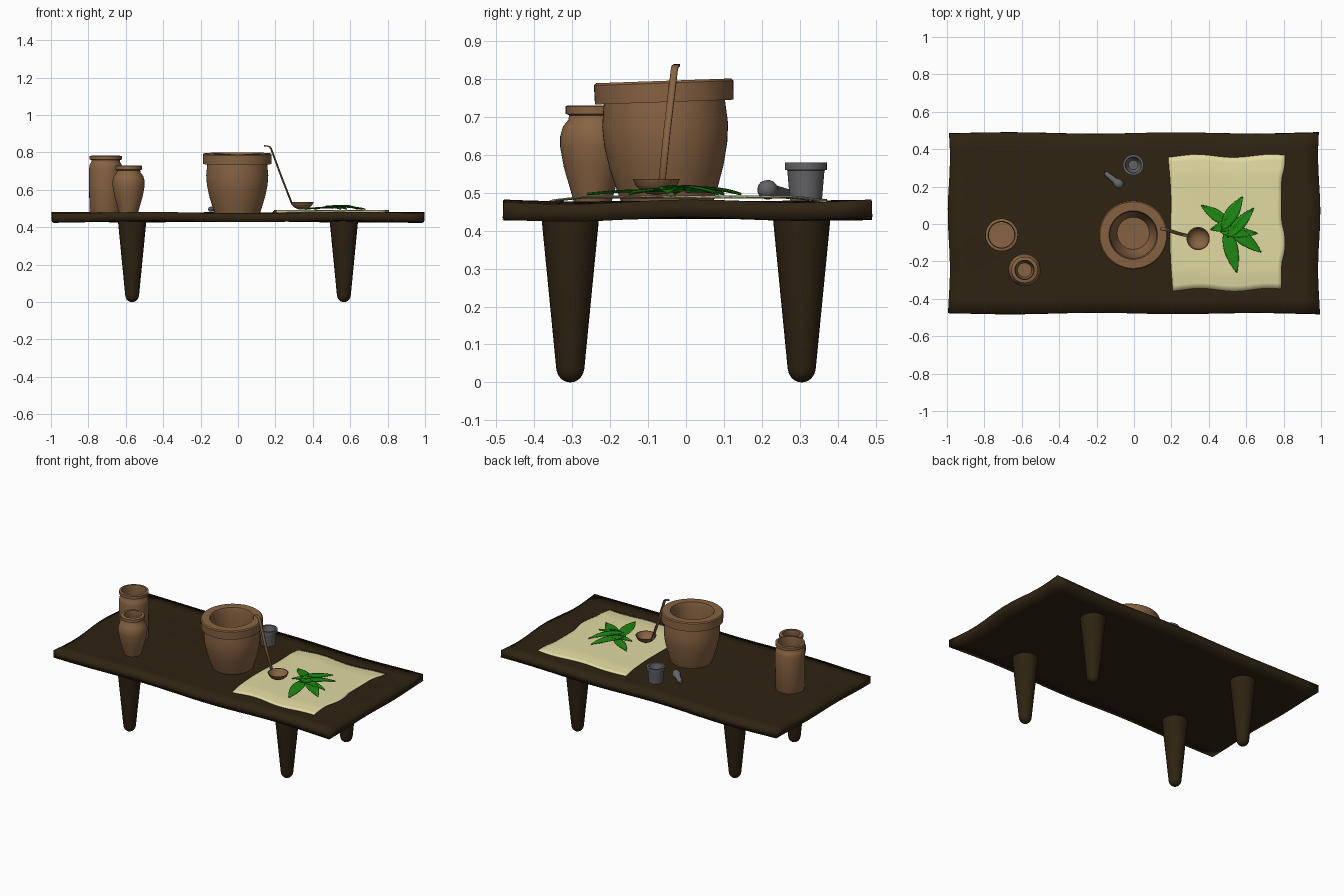
import bpy, bmesh
from math import sin, cos, pi, radians, hypot
from mathutils import Vector

if "Cube" in bpy.data.objects:
    bpy.data.objects.remove(bpy.data.objects["Cube"])


def material(name, rgb):
    m = bpy.data.materials.new(name)
    m.use_nodes = True
    m.diffuse_color = (*rgb, 1)
    m.node_tree.nodes["Principled BSDF"].inputs["Base Color"].default_value = (*rgb, 1)
    return m


wood = material("dark_wood", (0.028, 0.017, 0.006))
clay = material("clay", (0.245, 0.125, 0.055))
stone = material("grey_stone", (0.13, 0.13, 0.14))
linen = material("cream_linen", (0.75, 0.70, 0.36))
green = material("leaf_green", (0.013, 0.25, 0.006))


def finish(name, bm, mat, angle=40):
    mesh = bpy.data.meshes.new(name)
    bm.to_mesh(mesh)
    bm.free()
    mesh.materials.append(mat)
    ob = bpy.data.objects.new(name, mesh)
    bpy.context.collection.objects.link(ob)
    bpy.ops.object.select_all(action="DESELECT")
    ob.select_set(True)
    bpy.context.view_layer.objects.active = ob
    bpy.ops.object.shade_smooth_by_angle(angle=radians(angle))
    return ob


def thicken(ob, depth, offset=-1):
    mod = ob.modifiers.new("Thickness", "SOLIDIFY")
    mod.thickness, mod.offset = depth, offset


def lathe(name, profile, loc, mat, steps=40):
    """Turn a list of (radius, height) points about z."""
    bm = bmesh.new()
    verts = [bm.verts.new((r, 0, z)) for r, z in profile]
    edges = [bm.edges.new(pair) for pair in zip(verts, verts[1:])]
    bmesh.ops.spin(bm, geom=verts + edges, axis=(0, 0, 1), cent=(0, 0, 0),
                   angle=2 * pi, steps=steps)
    bmesh.ops.remove_doubles(bm, verts=bm.verts, dist=0.0005)
    bmesh.ops.recalc_face_normals(bm, faces=bm.faces)
    ob = finish(name, bm, mat)
    ob.location = loc
    return ob


def sheet(name, nx, ny, place, mat, depth):
    """Grid whose (u, v) in -1..1 is mapped by place, then thickened downwards."""
    bm = bmesh.new()
    bmesh.ops.create_grid(bm, x_segments=nx, y_segments=ny, size=1)
    for v in bm.verts:
        v.co = place(v.co.x, v.co.y)
    ob = finish(name, bm, mat)
    thicken(ob, depth)
    return ob


# Warped table top
def plank(u, v):
    x = u * (0.99 + 0.006 * sin(5 * v + 1) * abs(u))
    y = v * (0.482 + 0.004 * sin(7 * u)) + 0.004
    z = 0.477 + 0.004 * sin(6 * u + 2 * v) * abs(v) + 0.005 * abs(u) * cos(5 * v)
    return x, y, z


sheet("table_top", 24, 12, plank, wood, 0.046)

# Tapered legs with rounded feet
foot = [(0.036 * sin(a * pi / 12), 0.036 * (1 - cos(a * pi / 12))) for a in range(6)]
for sx, side in ((-1, "right"), (1, "left")):
    for sy, end in ((-1, "front"), (1, "back")):
        lathe(f"{end}_{side}_leg", foot + [(0.037, 0.036), (0.077, 0.445)],
              (sx * 0.566, sy * 0.305, 0), wood, 24)

# Large cooking pot, leaning very slightly
pot = lathe("large_pot", [
    (0, 0), (0.122, 0), (0.132, 0.03), (0.150, 0.09), (0.162, 0.15), (0.166, 0.20),
    (0.160, 0.262), (0.183, 0.262), (0.184, 0.312), (0.178, 0.318), (0.130, 0.318),
    (0.124, 0.30), (0.126, 0.22), (0.118, 0.13), (0.086, 0.05), (0, 0.05)],
    (-0.004, -0.048, 0.477), clay, 56)
pot.rotation_euler.x = radians(2)

# Tall straight jar
lathe("tall_jar", [
    (0, 0), (0.082, 0), (0.087, 0.01), (0.088, 0.24), (0.084, 0.262), (0.076, 0.272),
    (0.076, 0.282), (0.087, 0.286), (0.087, 0.304), (0.072, 0.306), (0.068, 0.28),
    (0.072, 0.24), (0.072, 0.03), (0, 0.03)], (-0.708, -0.058, 0.477), clay)

# Small round-shouldered vase
lathe("small_vase", [
    (0, 0), (0.050, 0), (0.060, 0.035), (0.076, 0.09), (0.086, 0.145), (0.086, 0.17),
    (0.078, 0.198), (0.064, 0.215), (0.062, 0.227), (0.071, 0.231), (0.071, 0.25),
    (0.067, 0.253), (0.052, 0.253), (0.048, 0.22), (0.066, 0.18), (0.068, 0.14),
    (0.038, 0.04), (0, 0.04)], (-0.585, -0.246, 0.477), clay)

# Stone mortar and its pestle
lathe("mortar", [
    (0, 0), (0.042, 0), (0.049, 0.082), (0.055, 0.083), (0.055, 0.102), (0.043, 0.102),
    (0.036, 0.04), (0.025, 0.025), (0, 0.025)], (-0.004, 0.316, 0.477), stone)
pestle = lathe("pestle", [
    (0, -0.060), (0.010, -0.057), (0.013, -0.05), (0.016, 0.01), (0.024, 0.025),
    (0.026, 0.037), (0.022, 0.052), (0.012, 0.061), (0, 0.064)],
    (-0.110, 0.238, 0.503), stone, 20)
pestle.rotation_mode = "QUATERNION"
pestle.rotation_quaternion = Vector((0.08, -0.066, 0.014)).to_track_quat("Z", "Y")


# Rumpled cloth, drooping at its front and back hems
def cloth(u, v):
    bulge = 0.02 * max(0, cos(5 * (v + 0.3))) if u > 0 else 0.005 * sin(4 * v)
    x = 0.492 + 0.297 * u + bulge * abs(u) - 0.008 * v * (1 - u) / 2
    y = 0.006 + 0.358 * v + 0.008 * sin(5 * u + 4) * abs(v)
    z = 0.4905 + 0.0025 * sin(4 * u + 3 * v) - 0.010 * max(0, abs(v) - 0.75) / 0.25
    return x, y, z


sheet("cloth", 24, 24, cloth, linen, 0.003)


# Herb leaves fanned out on the cloth
def leaf(name, base, tip, width, lift):
    bm = bmesh.new()
    a, b = Vector(base), Vector(tip)
    d = b - a
    side = Vector((-d.y, d.x)) / hypot(d.x, d.y)
    rows, n = [], 12
    for i in range(n + 1):
        t = i / n
        half = width / 2 * (sin(pi * t ** 0.85) ** 0.8 if 0 < i < n else 0.06)
        row = []
        for s in (-1, -0.5, 0, 0.5, 1):
            p = a + d * t + side * half * s
            z = 0.494 + lift * sin(pi * (0.25 + 0.75 * t)) + 0.005 * abs(s)
            row.append(bm.verts.new((p.x, p.y, z)))
        rows.append(row)
    for r, q in zip(rows, rows[1:]):
        for k in range(4):
            bm.faces.new((r[k], q[k], q[k + 1], r[k + 1]))
    bmesh.ops.recalc_face_normals(bm, faces=bm.faces)
    thicken(finish(name, bm, green), 0.002, 0)


leaves = [((0.51, 0.0), (0.36, 0.10), 0.06, 0.008), ((0.47, -0.03), (0.58, 0.145), 0.07, 0.016),
          ((0.50, -0.07), (0.64, 0.085), 0.06, 0.020), ((0.50, -0.01), (0.68, -0.15), 0.07, 0.012),
          ((0.49, -0.02), (0.55, -0.26), 0.075, 0.009), ((0.56, 0.01), (0.41, -0.03), 0.06, 0.014),
          ((0.46, -0.04), (0.66, -0.05), 0.055, 0.017)]
for i, args in enumerate(leaves):
    leaf(f"leaf_{i + 1}", *args)

# Ladle: shallow bowl and a flat hooked handle
lathe("ladle_bowl", [
    (0, 0), (0.025, 0.003), (0.043, 0.013), (0.055, 0.026), (0.062, 0.042), (0.057, 0.042),
    (0.049, 0.027), (0.036, 0.015), (0.020, 0.008), (0, 0.006)],
    (0.343, -0.078, 0.494), clay, 28)
bm = bmesh.new()
path = [(0.290, -0.064, 0.522), (0.235, -0.050, 0.662), (0.176, -0.031, 0.822),
        (0.168, -0.029, 0.832), (0.142, -0.024, 0.836)]
across = Vector((0.25, 1, 0)).normalized() * 0.009
strip = [[bm.verts.new(Vector(p) + across * s) for s in (-1, 1)] for p in path]
for (a, b), (c, d) in zip(strip, strip[1:]):
    bm.faces.new((a, b, d, c))
thicken(finish("ladle_handle", bm, clay), 0.006, 0)
